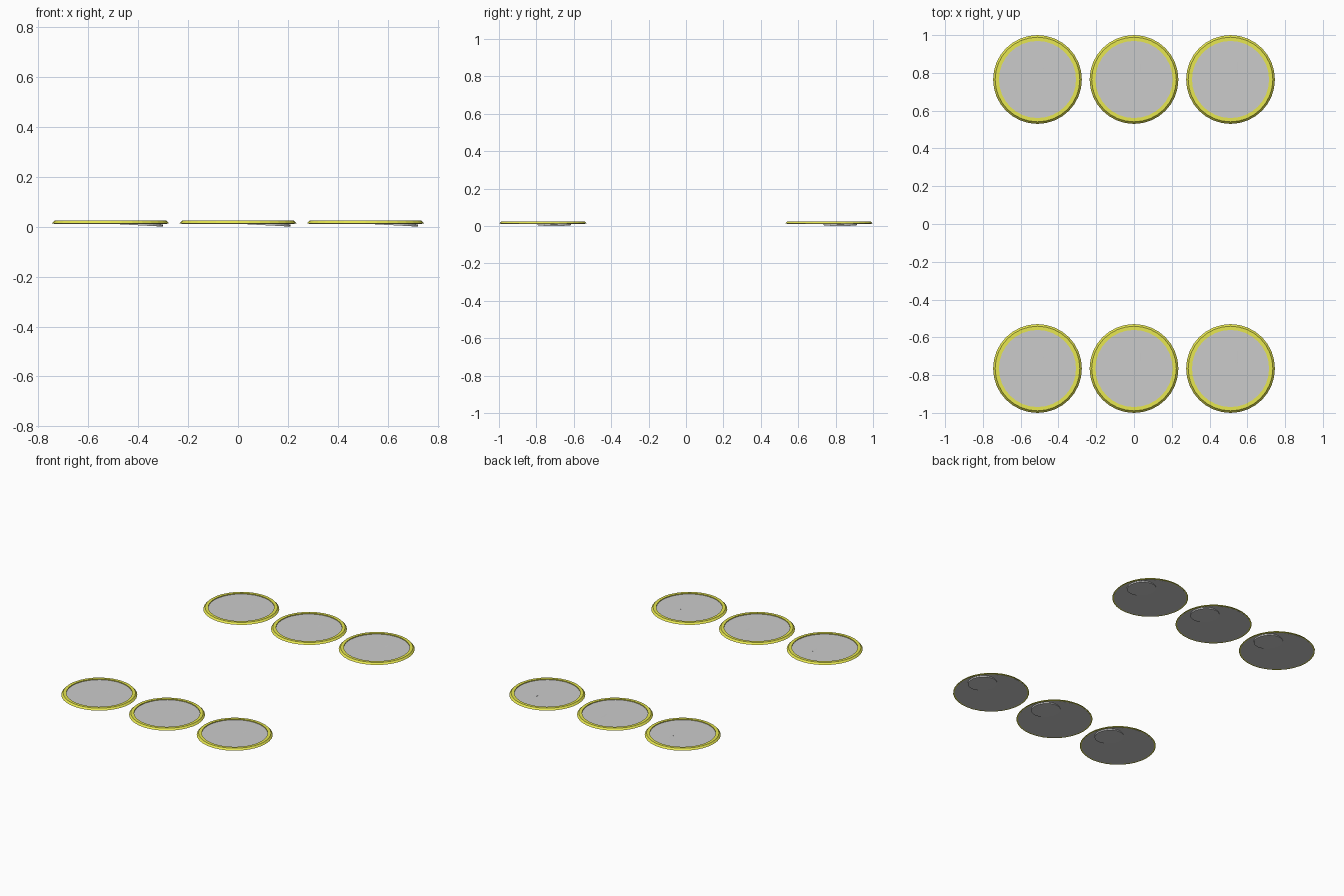
import bpy, bmesh
from math import cos, sin, tau
from mathutils import Matrix, Vector

if "Cube" in bpy.data.objects:
    bpy.data.objects.remove(bpy.data.objects["Cube"])

SEG = 32
yellow = bpy.data.materials.new("yellow_rim")
yellow.diffuse_color = (0.8, 0.8, 0.08, 1)
yellow.use_nodes = True
yellow.node_tree.nodes["Principled BSDF"].inputs["Base Color"].default_value = yellow.diffuse_color


def make_object(name, bm, loc, mat=None):
    bmesh.ops.recalc_face_normals(bm, faces=bm.faces)
    mesh = bpy.data.meshes.new(name)
    bm.to_mesh(mesh)
    bm.free()
    if mat:
        mesh.materials.append(mat)
    ob = bpy.data.objects.new(name, mesh)
    ob.location = loc
    bpy.context.collection.objects.link(ob)
    return ob


def ring(name, profile, loc, mat):
    bm = bmesh.new()
    loops = [[bm.verts.new((r * cos(tau * i / SEG), r * sin(tau * i / SEG), z))
              for i in range(SEG)] for r, z in profile]
    for a, b in zip(loops, loops[1:] + loops[:1]):
        for i in range(SEG):
            j = (i + 1) % SEG
            bm.faces.new((a[i], a[j], b[j], b[i]))
    return make_object(name, bm, loc, mat)


def disc(name, radius, z0, z1, loc, offset=(0, 0), tilt=0.0):
    bm = bmesh.new()
    bmesh.ops.create_cone(bm, cap_ends=True, segments=SEG, radius1=radius,
                          radius2=radius, depth=z1 - z0)
    move = Matrix.Translation(Vector((offset[0], offset[1], (z0 + z1) / 2)))
    bmesh.ops.transform(bm, matrix=move @ Matrix.Rotation(tilt, 4, 'Y'), verts=bm.verts)
    return make_object(name, bm, loc)


# Six identical round lights: two rows of three
rim_profile = [(0.235, 0.012), (0.224, 0.024), (0.204, 0.024), (0.204, 0.012)]
for row, y in (("front", -0.765), ("back", 0.765)):
    for col, x in (("left", -0.511), ("middle", 0.0), ("right", 0.511)):
        tag = f"{row}_{col}"
        # Raised sloping rim
        ring(f"rim_{tag}", rim_profile, (x, y, 0), yellow)
        # Recessed flat plate
        disc(f"plate_{tag}", 0.226, 0.0115, 0.0185, (x, y, 0))
        # Slightly tilted pad poking out underneath
        disc(f"under_pad_{tag}", 0.09, 0.005, 0.014, (x, y, 0), (0.12, 0.06), 0.055)
